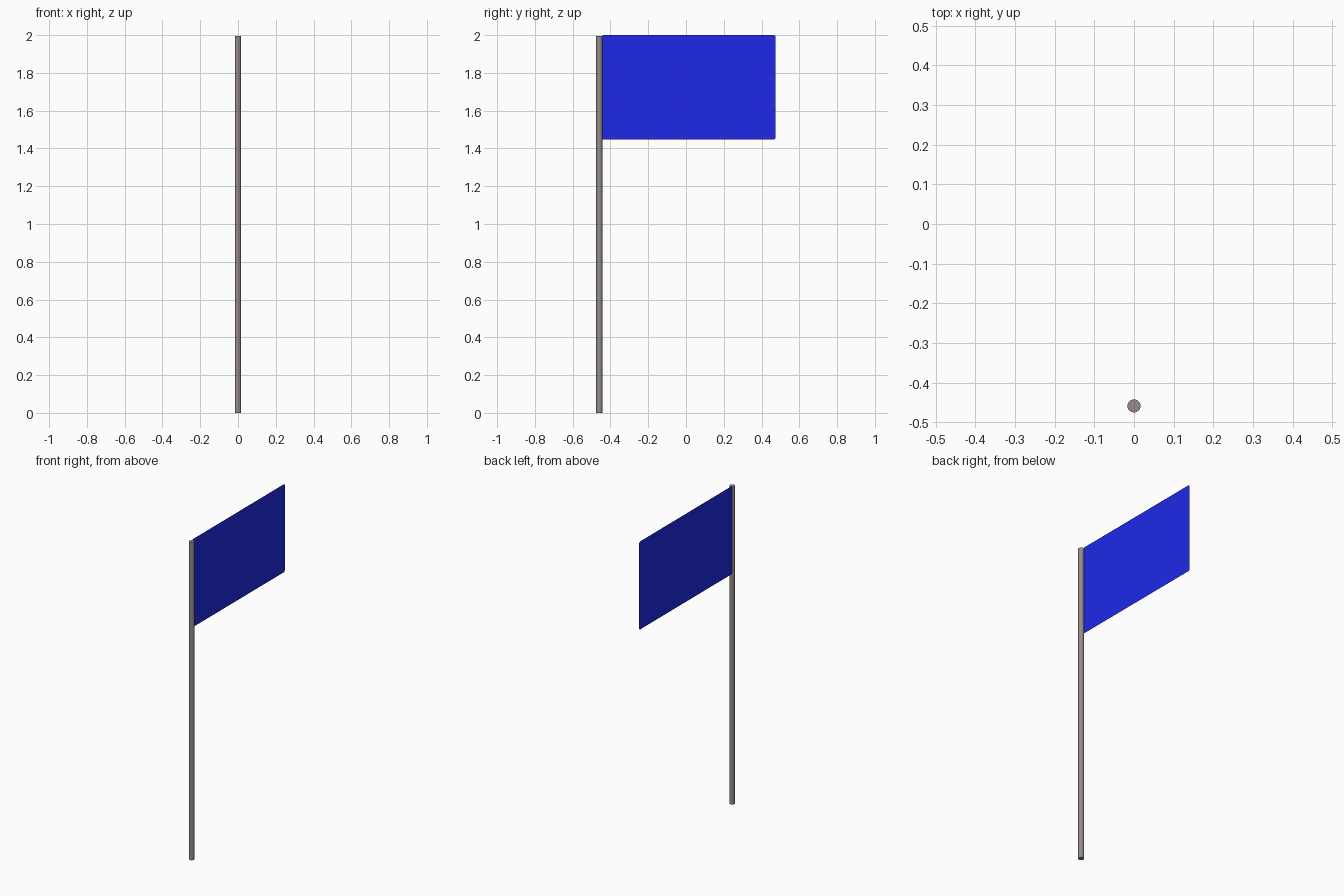
import bpy, bmesh

if "Cube" in bpy.data.objects:
    bpy.data.objects.remove(bpy.data.objects["Cube"])

POLE_Y, POLE_R, POLE_H = -0.459, 0.0165, 1.996


def colour(obj, name, rgb):
    mat = bpy.data.materials.new(name)
    mat.diffuse_color = (*rgb, 1)
    mat.use_nodes = True
    mat.node_tree.nodes["Principled BSDF"].inputs["Base Color"].default_value = mat.diffuse_color
    obj.data.materials.append(mat)


# Pole: slim round cylinder
bpy.ops.mesh.primitive_cylinder_add(vertices=24, radius=POLE_R, depth=POLE_H,
                                    location=(0, POLE_Y, POLE_H / 2))
pole = bpy.context.object
pole.name = "pole"
bpy.ops.object.shade_smooth_by_angle()
colour(pole, "pole_grey", (0.31, 0.26, 0.26))

# Flag: single thin sheet, slightly off the pole axis, with softened corners
flag_x = -0.007
y0, y1, z0, z1 = POLE_Y + POLE_R - 0.004, 0.475, 1.447, 2.0
bm = bmesh.new()
corners = [bm.verts.new((flag_x, y, z)) for y, z in
           ((y0, z0), (y1, z0), (y1, z1), (y0, z1))]
bm.faces.new(corners)
bmesh.ops.bevel(bm, geom=corners, offset=0.011, segments=3, profile=0.5,
                affect='VERTICES')
mesh = bpy.data.meshes.new("flag")
bm.to_mesh(mesh)
bm.free()
flag = bpy.data.objects.new("flag", mesh)
bpy.context.collection.objects.link(flag)
colour(flag, "flag_blue", (0.013, 0.022, 0.8))
